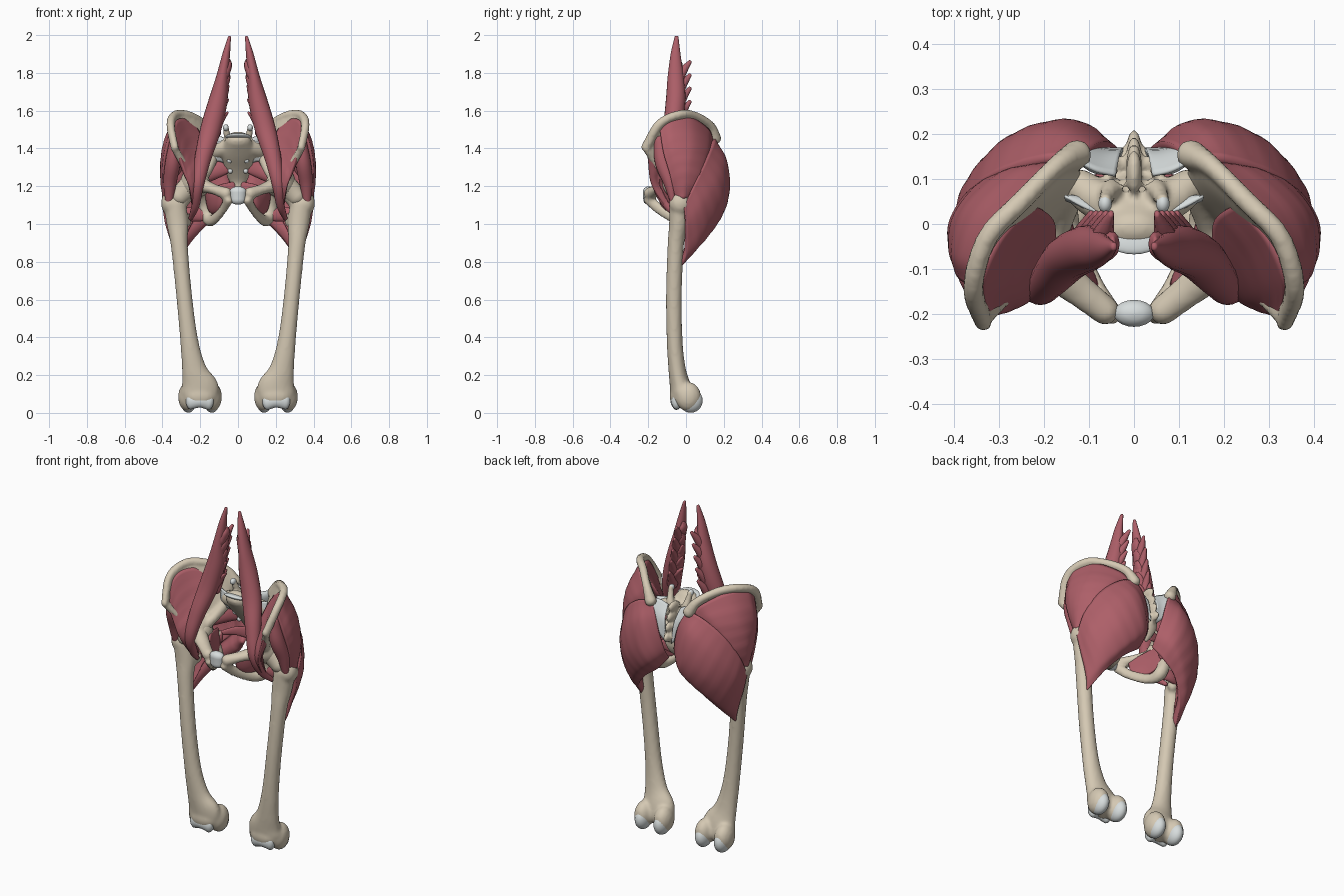
import bpy, bmesh, math
from mathutils import Vector, Matrix

def material(name, rgb):
    m = bpy.data.materials.new(name)
    m.diffuse_color = (*rgb, 1)
    return m

BONE = material("bone", (0.66, 0.58, 0.45))
CARTILAGE = material("cartilage", (0.68, 0.72, 0.72))
MUSCLE = material("muscle", (0.42, 0.115, 0.14))
X, Z = Vector((1, 0, 0)), Vector((0, 0, 1))

def spline(pts, n):
    """Catmull-Rom through points of any dimension, n samples per span."""
    p = [Vector(q) for q in pts]
    p = [p[0] * 2 - p[1]] + p + [p[-1] * 2 - p[-2]]
    out = []
    for i in range(1, len(p) - 2):
        a, b, c, d = p[i - 1:i + 3]
        for k in range(n):
            t = k / n
            out.append((b * 2 + (c - a) * t + (a * 2 - b * 5 + c * 4 - d) * t * t
                        + (b * 3 - a - c * 3 + d) * t ** 3) * 0.5)
    return out + [p[-2]]

def tube(bm, pts, ref=X, n=6, sides=20):
    """Round-ended tube; each point is x, y, z, radius along ref, other radius."""
    s = spline(pts, n)
    c = [Vector(q[:3]) for q in s]
    rings = []
    for i, q in enumerate(s):
        t = (c[min(i + 1, len(c) - 1)] - c[max(i - 1, 0)]).normalized()
        b = t.cross(ref).normalized()
        a = b.cross(t)
        rx, ry = max(q[3], .002), max(q[4], .002)
        steps = [(0, 1)]
        if i in (0, len(s) - 1):
            sg = -1 if i == 0 else 1
            steps = [(sg * math.sin(u), math.cos(u)) for u in (0, .6, 1.1, 1.5)]
            if i == 0:
                steps.reverse()
        for off, k in steps:
            o = c[i] + t * off * min(rx, ry) * .8
            rings.append([bm.verts.new(o + a * rx * k * math.cos(j * math.tau / sides)
                          + b * ry * k * math.sin(j * math.tau / sides)) for j in range(sides)])
    for r, r2 in zip(rings, rings[1:]):
        for j in range(sides):
            bm.faces.new((r[j], r[(j + 1) % sides], r2[(j + 1) % sides], r2[j]))
    bm.faces.new(rings[0])
    bm.faces.new(rings[-1])

def blob(bm, c, r, tilt=0):
    m = Matrix.Translation(c) @ Matrix.Rotation(tilt, 4, 'X') @ Matrix.Diagonal((*r, 1))
    bmesh.ops.create_uvsphere(bm, u_segments=24, v_segments=14, radius=1, matrix=m)

def sheet(bm, rows, thick, inner, n=8, ripple=0):
    """Curved slab through a grid of points, thickened towards the point 'inner'."""
    g = [spline(r, n) for r in rows]
    g = list(zip(*[spline(col, n) for col in zip(*g)]))
    nu, nv = len(g), len(g[0])
    top, bot = [], []
    for i in range(nu):
        ra, rb = [], []
        for j in range(nv):
            p = g[i][j]
            nrm = (g[min(i + 1, nu - 1)][j] - g[max(i - 1, 0)][j]).cross(
                g[i][min(j + 1, nv - 1)] - g[i][max(j - 1, 0)]).normalized()
            if nrm.dot(Vector(inner) - p) < 0:
                nrm = -nrm
            e = math.sin(math.pi * i / (nu - 1)) * math.sin(math.pi * j / (nv - 1))
            k = .2 + .8 * math.sqrt(max(e, 0))
            p = p + nrm * ripple * math.sin(j * 1.7 + .12 * i) * k
            ra.append(bm.verts.new(p))
            rb.append(bm.verts.new(p + nrm * thick * k))
        top.append(ra)
        bot.append(rb)
    for s in (top, bot):
        for i in range(nu - 1):
            for j in range(nv - 1):
                bm.faces.new((s[i][j], s[i + 1][j], s[i + 1][j + 1], s[i][j + 1]))
    edge = ([(i, 0) for i in range(nu)] + [(nu - 1, j) for j in range(1, nv)]
            + [(i, nv - 1) for i in range(nu - 2, -1, -1)] + [(0, j) for j in range(nv - 2, 0, -1)])
    for (a, b), (c, d) in zip(edge, edge[1:] + edge[:1]):
        bm.faces.new((top[a][b], top[c][d], bot[c][d], bot[a][b]))

def finish(name, bm, mat, voxel=0, mirror=True):
    bmesh.ops.recalc_face_normals(bm, faces=bm.faces)
    me = bpy.data.meshes.new(name)
    bm.to_mesh(me)
    bm.free()
    ob = bpy.data.objects.new(name, me)
    bpy.context.collection.objects.link(ob)
    me.materials.append(mat)
    me.polygons.foreach_set("use_smooth", [True] * len(me.polygons))
    if voxel:
        r = ob.modifiers.new("fuse", 'REMESH')
        r.mode, r.voxel_size, r.use_smooth_shade = 'VOXEL', voxel, True
        s = ob.modifiers.new("soften", 'SMOOTH')
        s.factor, s.iterations = .5, 4
    if mirror:
        ob.modifiers.new("mirror", 'MIRROR').use_mirror_merge = False

# Femurs: shaft, trochanters, neck, head and condyles
bm = bmesh.new()
tube(bm, [(.335, -.035, 1.11, .06, .055), (.32, -.04, 1.0, .058, .05), (.31, -.055, .88, .045, .043),
          (.285, -.064, .62, .042, .042), (.258, -.06, .38, .048, .042), (.232, -.047, .23, .066, .046),
          (.205, -.03, .14, .1, .056), (.2, -.02, .08, .1, .06)])
blob(bm, (.355, -.03, 1.11), (.053, .06, .066))
tube(bm, [(.34, -.03, 1.09, .055, .045), (.28, -.04, 1.15, .045, .04), (.22, -.05, 1.2, .05, .05)], Z)
blob(bm, (.215, -.05, 1.21), (.07, .07, .07))
blob(bm, (.275, .0, 1.02), (.03, .03, .04))
for x in (.137, .265):
    blob(bm, (x, .012, .085), (.052, .068, .078))
blob(bm, (.2, -.04, .09), (.085, .047, .062))
finish("femur", bm, BONE, .01)

# Cartilage on the knee end and capsule round the hip joint
bm = bmesh.new()
for x in (.138, .263):
    blob(bm, (x, .025, .065), (.042, .063, .064))
tube(bm, [(.15, -.05, .055, .04, .026), (.2, -.055, .063, .035, .027), (.255, -.05, .06, .042, .026)], Z)
finish("knee_cartilage", bm, CARTILAGE)
bm = bmesh.new()
tube(bm, [(.24, -.05, 1.21, .066, .062), (.28, -.045, 1.175, .058, .054), (.315, -.045, 1.14, .05, .048)], Z)
finish("hip_capsule", bm, BONE)

# Hip bones: iliac wing, crest, socket, pubis and ischium
bm = bmesh.new()
wing = [[(.34, -.215, 1.41), (.31, -.17, 1.33), (.265, -.12, 1.25)],
        [(.357, -.14, 1.53), (.31, -.1, 1.36), (.24, -.06, 1.23)],
        [(.325, -.03, 1.58), (.28, -.02, 1.4), (.22, -.02, 1.24)],
        [(.25, .05, 1.57), (.22, .05, 1.42), (.17, .03, 1.28)],
        [(.17, .13, 1.52), (.16, .1, 1.42), (.14, .06, 1.32)],
        [(.125, .16, 1.45), (.125, .13, 1.4), (.12, .09, 1.33)]]
sheet(bm, wing, .035, (0, -.1, 1.5), 6)
tube(bm, [(.335, -.217, 1.4, .026, .02)] + [(*r[0], .024, .023) for r in wing[1:-1]]
     + [(.125, .155, 1.45, .034, .034)], Z)
blob(bm, (.23, -.045, 1.22), (.075, .085, .085))
tube(bm, [(.26, -.12, 1.27, .03, .03), (.295, -.165, 1.33, .022, .022), (.335, -.21, 1.4, .02, .02)])
tube(bm, [(.2, -.08, 1.23, .03, .03), (.165, 0, 1.28, .028, .028), (.135, .08, 1.35, .035, .03)], Z)
tube(bm, [(.21, -.08, 1.21, .045, .05), (.13, -.14, 1.185, .028, .038), (.06, -.195, 1.16, .034, .032)], Z)
tube(bm, [(.05, -.2, 1.13, .028, .025), (.085, -.13, 1.07, .028, .016), (.135, -.03, 1.02, .03, .022),
          (.16, .03, 1.035, .036, .036), (.185, .035, 1.11, .035, .038), (.22, -.01, 1.2, .05, .05)], Z)
blob(bm, (.16, .05, 1.17), (.02, .025, .02))
finish("hip_bone", bm, BONE, .01)

# Pubic joint
bm = bmesh.new()
tube(bm, [(0, -.198, 1.175, .045, .03), (0, -.198, 1.125, .04, .028)])
finish("pubic_cartilage", bm, CARTILAGE, mirror=False)

# Sacrum and tail bone
bm = bmesh.new()
tube(bm, [(0, -.015, 1.45, .068, .045), (0, .04, 1.38, .09, .045), (0, .095, 1.3, .075, .035),
          (0, .13, 1.23, .05, .025), (0, .125, 1.18, .026, .015), (0, .1, 1.15, .012, .01)])
for s in (1, -1):
    tube(bm, [(s * .04, .03, 1.41, .04, .045), (s * .09, .06, 1.395, .045, .045), (s * .125, .085, 1.38, .04, .04)], Z)
    tube(bm, [(s * .05, .08, 1.43, .022, .022), (s * .06, .06, 1.48, .018, .018), (s * .064, .05, 1.515, .015, .018)])
    for k in range(3):
        blob(bm, (s * (.05 - .008 * k), .12 + .015 * k, 1.39 - .055 * k), (.015, .022, .02))
for k in range(4):
    blob(bm, (0, .115 + .015 * k, 1.44 - .055 * k), (.018, .05, .03))
finish("sacrum", bm, BONE, .009, False)
bm = bmesh.new()
blob(bm, (0, -.025, 1.462), (.068, .045, .014), -.35)
for s in (1, -1):
    blob(bm, (s * .064, .045, 1.51), (.015, .02, .018))
    for k in range(2):
        blob(bm, (s * (.045 - .004 * k), .035 + .035 * k, 1.335 - .055 * k), (.013, .012, .013))
finish("sacral_cartilage", bm, CARTILAGE, mirror=False)
bm = bmesh.new()
sheet(bm, [[(.04, .11, 1.44), (.08, .12, 1.46), (.12, .14, 1.47)],
           [(.03, .16, 1.36), (.065, .16, 1.38), (.11, .17, 1.41)],
           [(.02, .17, 1.24), (.04, .17, 1.26), (.07, .17, 1.29)]], .035, (0, 0, 1.35), 5)
sheet(bm, [[(.07, .02, 1.435), (.11, .035, 1.44), (.155, .06, 1.44)],
           [(.08, .03, 1.38), (.11, .035, 1.385), (.15, .05, 1.385)],
           [(.07, .065, 1.32), (.1, .06, 1.33), (.14, .055, 1.33)]], .03, (.1, .3, 1.4), 5)
finish("sacral_ligament", bm, CARTILAGE)

# Gluteal muscles
bm = bmesh.new()
sheet(bm, [[(.12, .16, 1.46), (.22, .145, 1.43), (.325, .105, 1.34), (.39, .045, 1.21), (.4, -.01, 1.09)],
           [(.08, .18, 1.38), (.18, .213, 1.34), (.3, .175, 1.23), (.378, .085, 1.1), (.385, 0, 1.0)],
           [(.05, .18, 1.28), (.14, .232, 1.22), (.26, .2, 1.12), (.34, .105, 1.0), (.355, 0, .9)],
           [(.03, .155, 1.18), (.1, .21, 1.12), (.2, .185, 1.03), (.295, .1, .92), (.335, -.005, .83)],
           [(.035, .11, 1.12), (.09, .14, 1.05), (.18, .13, .98), (.265, .07, .88), (.315, -.025, .775)]],
      .1, (.18, -.1, 1.25), ripple=.0012)
finish("gluteus_maximus", bm, MUSCLE)
bm = bmesh.new()
sheet(bm, [[(.355, -.14, 1.51), (.39, -.12, 1.38), (.4, -.085, 1.26), (.38, -.055, 1.13)],
           [(.345, -.08, 1.56), (.398, -.065, 1.42), (.412, -.045, 1.28), (.395, -.035, 1.13)],
           [(.29, .025, 1.565), (.37, .035, 1.42), (.408, .01, 1.28), (.4, -.015, 1.13)],
           [(.2, .115, 1.51), (.29, .115, 1.4), (.37, .07, 1.26), (.39, 0, 1.13)],
           [(.15, .145, 1.46), (.23, .13, 1.36), (.33, .085, 1.24), (.375, .01, 1.12)]],
      .08, (.2, -.05, 1.3), ripple=.001)
finish("gluteus_medius", bm, MUSCLE)
bm = bmesh.new()
tube(bm, [(.335, -.13, 1.45, .025, .04), (.345, -.12, 1.33, .04, .045), (.36, -.085, 1.22, .035, .035),
          (.365, -.07, 1.12, .02, .015)])
finish("gluteus_minimus", bm, MUSCLE)

# Iliacus lining the wing
bm = bmesh.new()
sheet(bm, [[(.325, -.205, 1.41), (.295, -.2, 1.32), (.26, -.18, 1.2), (.235, -.09, 1.06)],
           [(.333, -.13, 1.53), (.275, -.15, 1.38), (.24, -.178, 1.22), (.225, -.085, 1.06)],
           [(.295, -.035, 1.56), (.235, -.07, 1.42), (.21, -.15, 1.25), (.22, -.075, 1.06)],
           [(.225, .045, 1.53), (.175, 0, 1.42), (.185, -.11, 1.28), (.215, -.06, 1.07)]],
      .05, (.4, .1, 1.35), ripple=.001)
finish("iliacus", bm, MUSCLE)

# Psoas with its ragged slips
bm = bmesh.new()
tube(bm, [(.045, -.05, 1.99, .008, .01), (.062, -.055, 1.9, .02, .026), (.083, -.055, 1.78, .032, .042),
          (.106, -.055, 1.65, .05, .052), (.145, -.075, 1.5, .055, .05), (.185, -.12, 1.35, .044, .042),
          (.212, -.15, 1.21, .032, .028), (.225, -.1, 1.1, .022, .022), (.25, -.03, 1.03, .012, .012)])
for k in range(5):
    z, x = 1.53 + .07 * k, .12 - .011 * k
    tube(bm, [(x, -.045, z - .05, .03, .03), (x - .012, -.012, z + .005, .02, .022),
              (x - .025, .022, z + .05, .007, .01)], n=4, sides=10)
    tube(bm, [(x, -.06, z - .02, .03, .03), (x - .035 + .002 * k, -.045, z + .03, .018, .03),
              (x - .065 + .009 * k, -.04, z + .06, .006, .014)], n=4, sides=10)
finish("psoas", bm, MUSCLE)

# Deep pelvic muscles
bm = bmesh.new()
tube(bm, [(.05, .085, 1.32, .045, .012), (.14, .09, 1.27, .04, .025), (.25, .05, 1.21, .025, .02),
          (.345, -.01, 1.17, .012, .012)], Z)
sheet(bm, [[(.085, -.15, 1.16), (.145, -.05, 1.21), (.16, .04, 1.21)],
           [(.08, -.13, 1.1), (.125, -.04, 1.13), (.15, .05, 1.15)],
           [(.09, -.1, 1.06), (.125, -.03, 1.05), (.15, .04, 1.08)]], .04, (.4, -.1, 1.1))
tube(bm, [(.15, .05, 1.15, .035, .015), (.24, .045, 1.15, .025, .02), (.33, -.0, 1.14, .01, .01)], Z)
tube(bm, [(.02, .115, 1.19, .035, .007), (.09, .1, 1.185, .025, .008), (.16, .055, 1.17, .012, .008)], Z)
tube(bm, [(.18, .02, 1.05, .035, .015), (.25, .025, 1.05, .038, .02), (.32, .005, 1.04, .035, .012)], Z)
finish("deep_hip_muscles", bm, MUSCLE)
